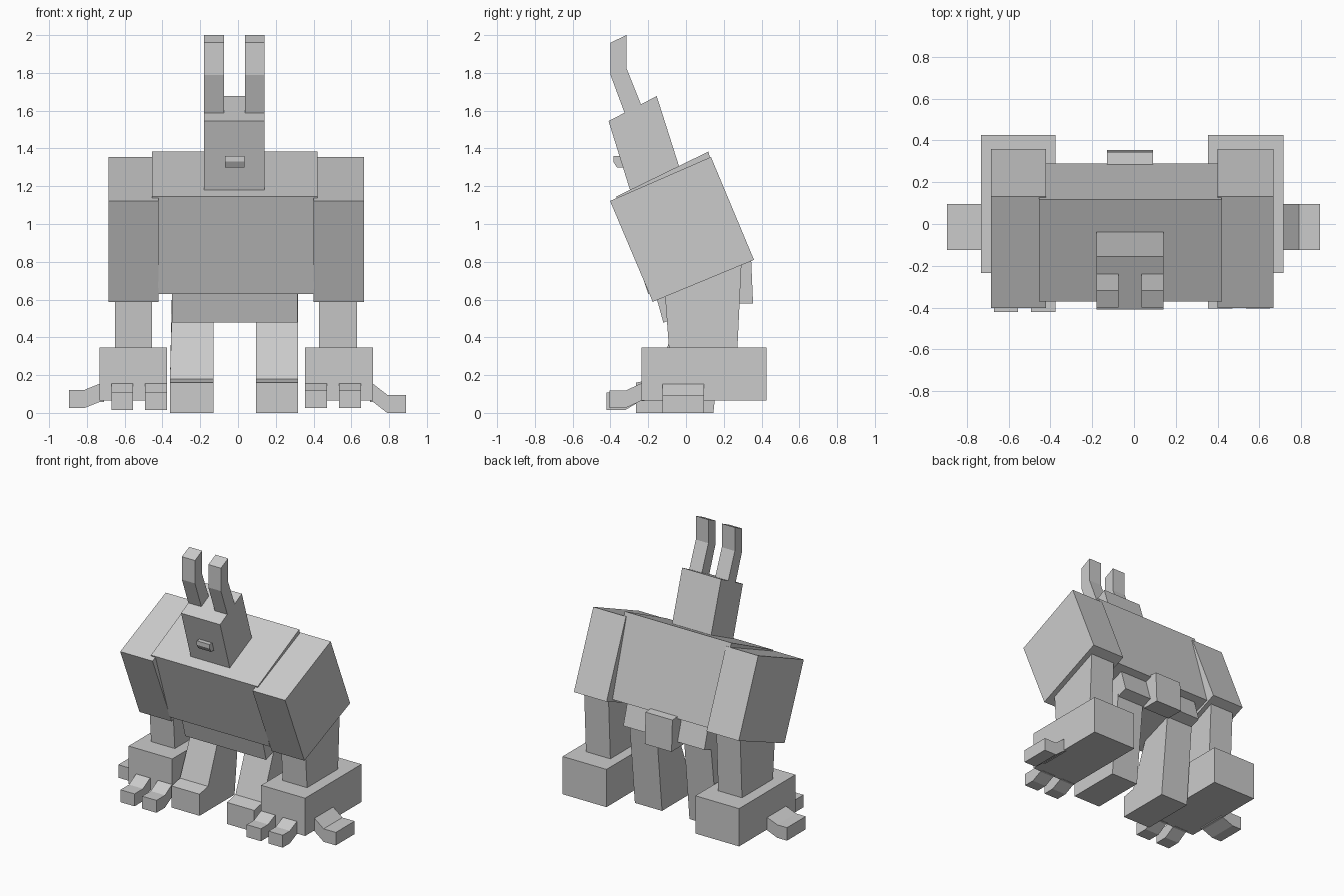
import bpy, bmesh


def prism(name, profile, a, b, axis='x', spans=None):
    """Extrude a profile along x (profile is y,z) or along y (profile is x,z).
    spans optionally gives a separate (low, high) pair for each profile point."""
    bm = bmesh.new()
    spans = spans or [(a, b)] * len(profile)
    rings = []
    for k in (0, 1):
        ring = []
        for (u, z), s in zip(profile, spans):
            co = (s[k], u, z) if axis == 'x' else (u, s[k], z)
            ring.append(bm.verts.new(co))
        rings.append(ring)
    n = len(profile)
    bm.faces.new(rings[0])
    bm.faces.new(rings[1][::-1])
    for i in range(n):
        j = (i + 1) % n
        bm.faces.new((rings[0][i], rings[1][i], rings[1][j], rings[0][j]))
    bmesh.ops.recalc_face_normals(bm, faces=bm.faces)
    me = bpy.data.meshes.new(name)
    bm.to_mesh(me)
    bm.free()
    ob = bpy.data.objects.new(name, me)
    bpy.context.collection.objects.link(ob)
    return ob


# Leaning torso, slightly narrower at the bottom
top, low = (-0.455, 0.42), (-0.42, 0.40)
prism("torso", [(-0.37, 1.145), (0.118, 1.383), (0.29, 0.80), (-0.20, 0.63)],
      0, 0, spans=[top, top, low, low])

# Pelvis and tail under the torso
prism("pelvis", [(-0.17, 0.66), (0.23, 0.81), (0.285, 0.625), (-0.12, 0.478)], -0.35, 0.315)
prism("tail", [(0.20, 0.82), (0.345, 0.81), (0.355, 0.578), (0.215, 0.58)], -0.13, 0.09)

# Head and nose
prism("head", [(-0.295, 1.175), (-0.41, 1.545), (-0.155, 1.677), (-0.035, 1.30)], -0.18, 0.14)
prism("nose", [(-0.33, 1.36), (-0.385, 1.36), (-0.385, 1.33), (-0.365, 1.298), (-0.31, 1.298)],
      -0.07, 0.035)

# Bent ears
ear = [(-0.322, 1.58), (-0.40, 1.79), (-0.40, 1.96), (-0.315, 2.0), (-0.315, 1.825), (-0.235, 1.625)]
for side, x0, x1 in (("left", -0.18, -0.073), ("right", 0.037, 0.14)):
    prism(side + "_ear", ear, x0, x1)

# Legs with a small step at the toes
leg = [(-0.265, 0.0), (-0.265, 0.16), (-0.165, 0.18), (-0.02, 0.55), (0.21, 0.63), (0.145, 0.0)]
for side, inner, outer in (("left", -0.13, -0.36), ("right", 0.095, 0.318)):
    step = 0.01 if side == "left" else 0
    x = [(outer, inner)] * 3 + [(outer + step, inner)] * 2 + [(outer, inner)]
    prism(side + "_leg", leg, 0, 0, spans=x)

# Arms: tilted upper block, forearm, hand, two fingers and a thumb
upper = [(-0.402, 1.122), (0.132, 1.355), (0.36, 0.81), (-0.176, 0.588)]
fore = [(-0.112, 0.64), (0.295, 0.82), (0.272, 0.34), (-0.09, 0.34)]
sides = (
    # name, upper x, forearm x, hand x, finger x, finger tip y, drop, thumb x, thumb drop
    ("left", (-0.685, -0.42), (-0.65, -0.455), (-0.733, -0.375),
     ((-0.67, -0.555), (-0.492, -0.375)), -0.42, 0.047, (-0.71, -0.815, -0.895), 0.033),
    ("right", (0.40, 0.668), (0.43, 0.63), (0.355, 0.715),
     ((0.355, 0.472), (0.535, 0.65)), -0.405, 0.037, (0.70, 0.79, 0.89), 0.058),
)
for name, ux, fx, hx, fingers, tip, drop, tx, tdrop in sides:
    prism(name + "_upper_arm", upper, *ux)
    prism(name + "_forearm", fore, *fx)
    prism(name + "_hand", [(-0.235, 0.065), (-0.235, 0.345), (0.425, 0.345), (0.425, 0.065)], *hx)
    for i, f in enumerate(fingers):
        prism(f"{name}_finger_{i + 1}",
              [(-0.22, 0.155), (-0.24, 0.155), (-0.32, 0.155 - drop), (tip, 0.155 - drop),
               (tip, 0.063 - drop), (-0.32, 0.063 - drop), (-0.24, 0.063), (-0.22, 0.063)], *f)
    edge = hx[0] if name == "left" else hx[1]
    prism(name + "_thumb",
          [(tx[0], 0.154), (edge, 0.154), (tx[1], 0.154 - tdrop), (tx[2], 0.154 - tdrop),
           (tx[2], 0.058 - tdrop), (tx[1], 0.058 - tdrop), (edge, 0.058), (tx[0], 0.058)],
          -0.125, 0.095, axis='y')
